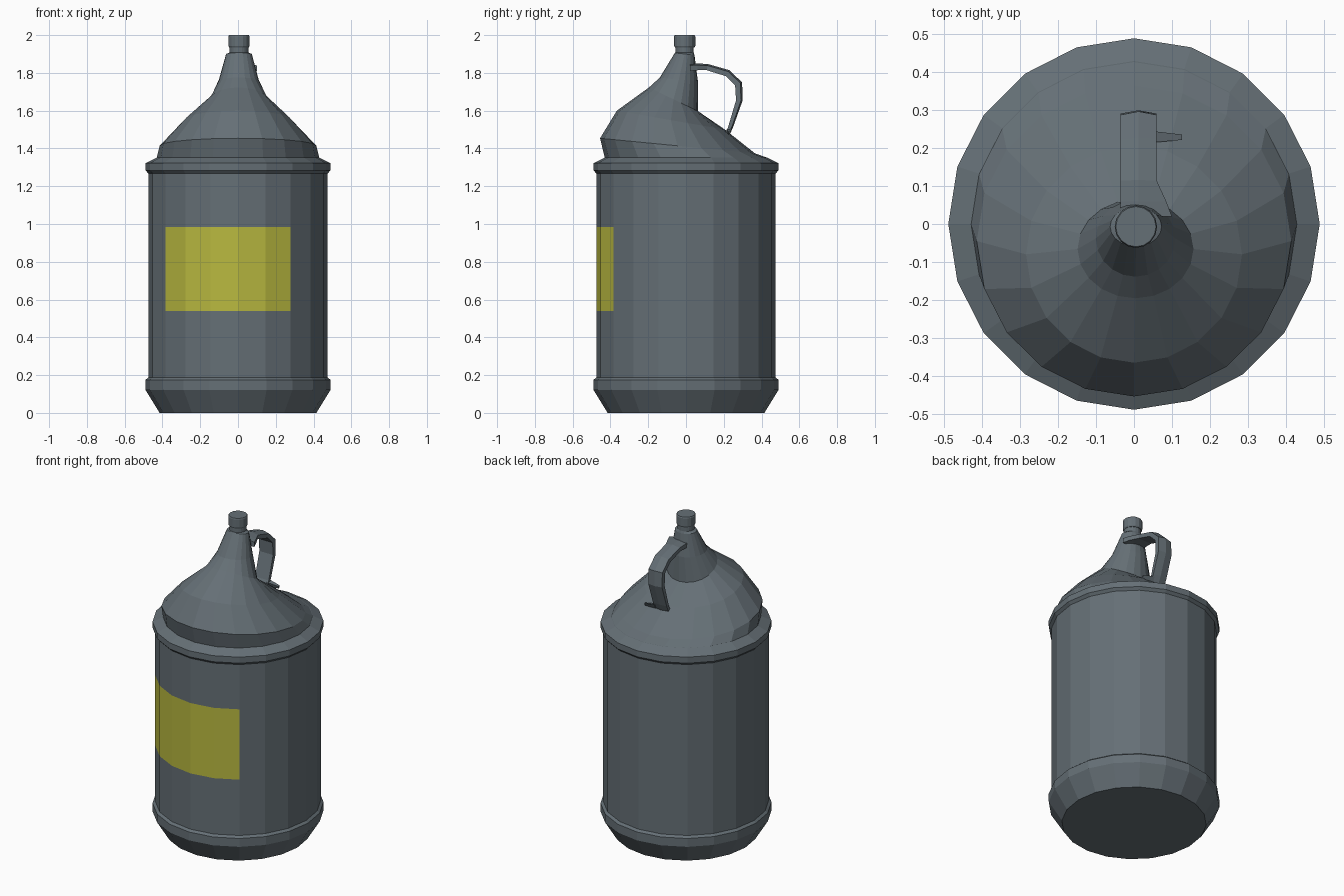
import bpy, bmesh
from math import sin, cos, pi

if "Cube" in bpy.data.objects:
    bpy.data.objects.remove(bpy.data.objects["Cube"])


def make_object(name, bm, mats=()):
    bmesh.ops.recalc_face_normals(bm, faces=bm.faces)
    mesh = bpy.data.meshes.new(name)
    bm.to_mesh(mesh)
    bm.free()
    for m in mats:
        mesh.materials.append(m)
    obj = bpy.data.objects.new(name, mesh)
    bpy.context.collection.objects.link(obj)
    return obj


def bridge(bm, loops):
    """Skin consecutive point loops and cap both ends; returns faces per band."""
    rings = [[bm.verts.new(p) for p in loop] for loop in loops]
    n = len(rings[0])
    bands = [[bm.faces.new((a[i], a[(i + 1) % n], b[(i + 1) % n], b[i]))
              for i in range(n)] for a, b in zip(rings, rings[1:])]
    bm.faces.new(rings[0][::-1])
    bm.faces.new(rings[-1])
    return bands


def ellipse(cx, cy, z, rx, ry, tilt=0.0, n=20):
    """Ring whose back (+y) drops and front rises by tilt."""
    return [(cx + rx * sin(2 * pi * i / n), cy - ry * cos(2 * pi * i / n),
             z + tilt * cos(2 * pi * i / n)) for i in range(n)]


def material(name, color):
    m = bpy.data.materials.new(name)
    m.diffuse_color = color
    m.use_nodes = True
    m.node_tree.nodes["Principled BSDF"].inputs["Base Color"].default_value = m.diffuse_color
    return m


grey = material("grey_metal", (0.13, 0.16, 0.18, 1))
yellow = material("label_yellow", (0.48, 0.48, 0.05, 1))

# Can body: 20-sided drum with rims; the label is five facets of the wall
profile = [(0.415, 0), (0.49, 0.122), (0.49, 0.175), (0.475, 0.187),
           (0.475, 0.54), (0.475, 0.985), (0.475, 1.268), (0.49, 1.284),
           (0.49, 1.322), (0.43, 1.352)]
bm = bmesh.new()
bands = bridge(bm, [ellipse(0, 0, z, r, r) for r, z in profile])
for k in range(-3, 2):
    bands[4][k].material_index = 1
make_object("can_body", bm, (grey, yellow))

# Slanted shoulder and funnel neck: (cx, cy, z, rx, ry, tilt)
bm = bmesh.new()
bridge(bm, [ellipse(*r) for r in (
    (0, 0, 1.351, 0.43, 0.43, 0),
    (0, -0.045, 1.414, 0.415, 0.41, 0.04),
    (0, -0.08, 1.55, 0.285, 0.286, 0.05),
    (0.004, -0.066, 1.66, 0.153, 0.13, 0.063),
    (0.004, -0.038, 1.765, 0.105, 0.101, 0.01),
    (0.005, -0.007, 1.90, 0.068, 0.052, 0.006),
    (0.005, -0.007, 1.908, 0.05, 0.048, 0),
    (0.005, -0.007, 1.94, 0.05, 0.048, 0))])
make_object("shoulder_and_neck", bm, (grey,))

# Screw cap
bm = bmesh.new()
bridge(bm, [ellipse(0.005, -0.007, z, r, r, 0, 16) for z, r in
            ((1.935, 0.052), (1.943, 0.056), (1.993, 0.056), (2.0, 0.053))])
make_object("cap", bm, (grey,))

# Handle strap with ridged outer side: outer y, z, inner y, z, right edge x
path = [(0.02, 1.85, 0.02, 1.81, 0.10), (0.06, 1.85, 0.06, 1.814, 0.085),
        (0.116, 1.847, 0.11, 1.814, 0.06), (0.228, 1.815, 0.21, 1.783, 0.06),
        (0.297, 1.75, 0.26, 1.735, 0.06), (0.30, 1.655, 0.265, 1.655, 0.06),
        (0.252, 1.52, 0.222, 1.51, 0.06), (0.238, 1.487, 0.207, 1.485, 0.06),
        (0.225, 1.46, 0.195, 1.46, 0.06)]
loops = []
for oy, oz, iy, iz, xr in path:
    sy, sz = oy + 0.25 * (iy - oy), oz + 0.25 * (iz - oz)
    loops.append([(-0.036, iy, iz), (-0.036, sy, sz), (0.012, oy, oz),
                  (xr, sy, sz), (xr, iy, iz)])
bm = bmesh.new()
bridge(bm, loops)
make_object("handle", bm, (grey,))

# Small tab at the lower end of the handle
bm = bmesh.new()
bridge(bm, [[(0.05, 0.245, 1.505), (0.05, 0.215, 1.50), (0.05, 0.225, 1.47)],
            [(0.127, 0.236, 1.492), (0.127, 0.222, 1.49), (0.127, 0.228, 1.475)]])
make_object("handle_tab", bm, (grey,))
